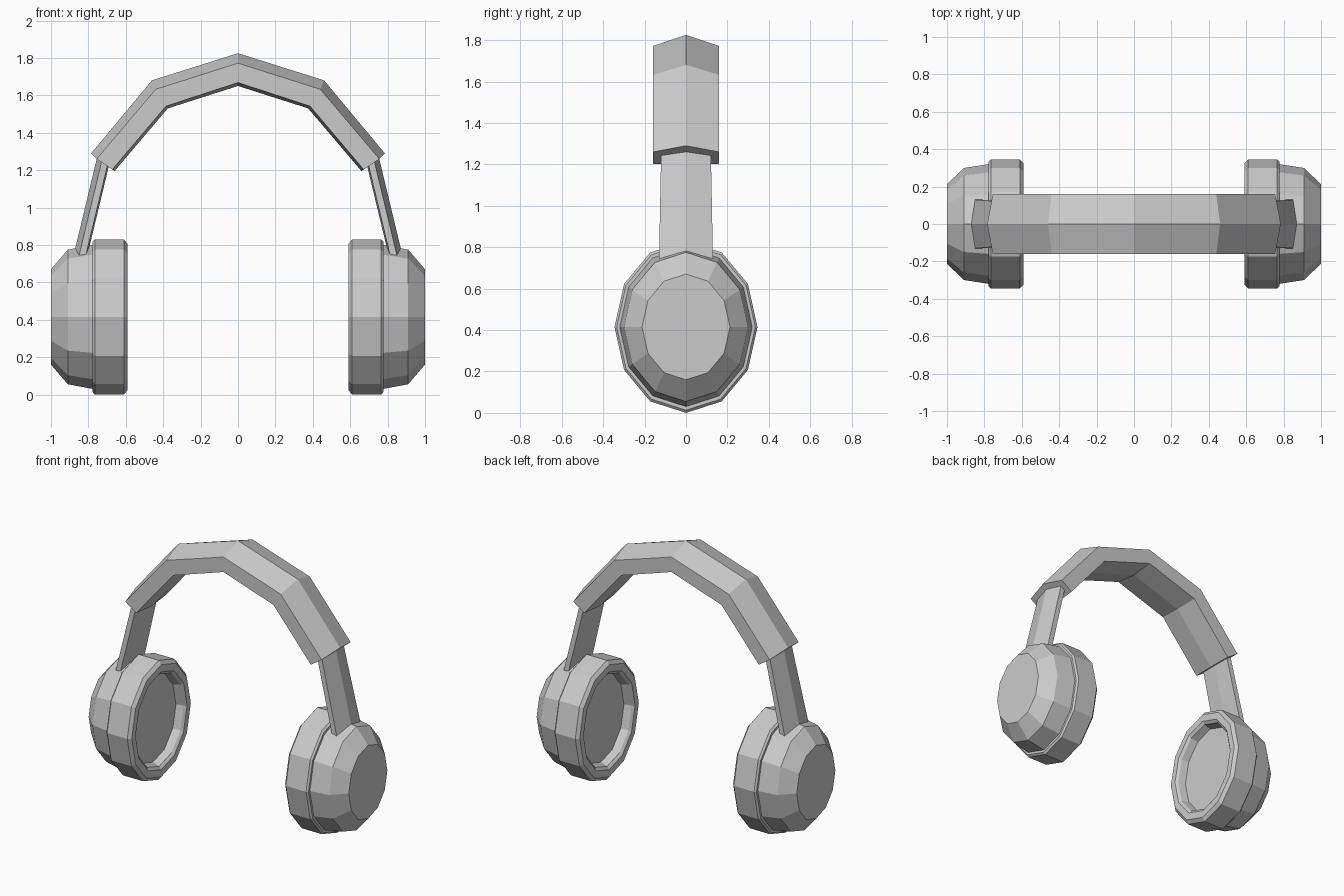
import bpy, bmesh
from math import sin, cos, tau

if "Cube" in bpy.data.objects:
    bpy.data.objects.remove(bpy.data.objects["Cube"])


def skin(name, rings, mirror=True):
    """Join equal-sized vertex rings into a capped, flat-shaded solid."""
    bm = bmesh.new()
    loops = [[bm.verts.new(p) for p in ring] for ring in rings]
    n = len(loops[0])
    for a, b in zip(loops, loops[1:]):
        for i in range(n):
            j = (i + 1) % n
            bm.faces.new((a[i], a[j], b[j], b[i]))
    bm.faces.new(loops[0])
    bm.faces.new(loops[-1])
    bmesh.ops.recalc_face_normals(bm, faces=bm.faces)
    mesh = bpy.data.meshes.new(name)
    bm.to_mesh(mesh)
    bm.free()
    obj = bpy.data.objects.new(name, mesh)
    bpy.context.collection.objects.link(obj)
    if mirror:
        mod = obj.modifiers.new("mirror", 'MIRROR')
        mod.use_mirror_merge = False
    return obj


def oval(x, r, sides=12):
    """Oval ring facing x; r is its half height."""
    return [(x, r * 0.832 * sin(tau * i / sides), 0.415 + r * cos(tau * i / sides))
            for i in range(sides)]


def ridged(top, side_top, side_low, low, w):
    """Six-point section: ridge, shoulder and underside points given as (x, z)."""
    pts = [(top, 0), (side_top, w), (side_low, w), (low, 0), (side_low, -w), (side_top, -w)]
    return [(p[0], y, p[1]) for p, y in pts]


# Ear cushions: padded ring with a recessed inner face
cushion = [(0.655, 0.305), (0.605, 0.32), (0.59, 0.34), (0.59, 0.39), (0.61, 0.415),
           (0.765, 0.415), (0.777, 0.402), (0.777, 0.375)]
skin("ear_cushion", [oval(x, r) for x, r in cushion])

# Outer shells, tapering outwards
shell = [(0.76, 0.37), (0.775, 0.385), (0.91, 0.36), (1.0, 0.255)]
skin("ear_shell", [oval(x, r) for x, r in shell])

# Slider arms, from inside the band down into the shells
arm = []
for x, z, w in [(0.741, 1.32, 0.119), (0.902, 0.65, 0.132)]:
    arm.append(ridged((x, z), (x - 0.028, z - 0.007), (x - 0.062, z - 0.015),
                      (x - 0.07, z - 0.017), w))
skin("slider_arm", arm)

# Headband: faceted arch with a ridge along the top
half = [((0.785, 1.29), (0.755, 1.26), (0.672, 1.203), (0.66, 1.195)),
        ((0.46, 1.68), (0.44, 1.632), (0.385, 1.542), (0.375, 1.53))]
crown = ((0, 1.825), (0, 1.772), (0, 1.668), (0, 1.65))
left = [tuple((-x, z) for x, z in s) for s in half]
skin("headband", [ridged(*s, 0.16) for s in left + [crown] + half[::-1]], mirror=False)
